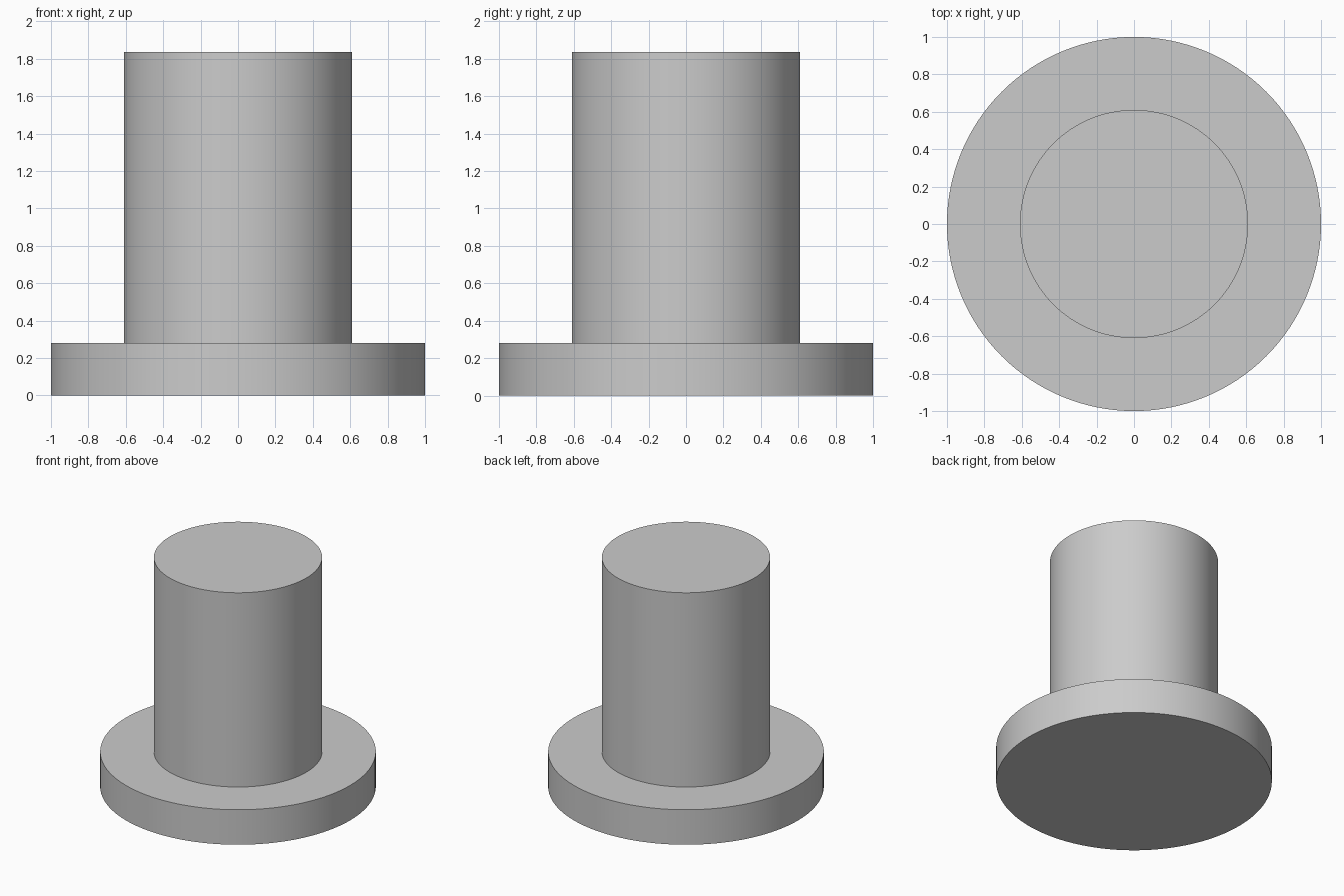
import bpy, bmesh, math

cube = bpy.data.objects.get("Cube")
if cube:
    bpy.data.objects.remove(cube, do_unlink=True)

# Plain grey material
grey = bpy.data.materials.new("plain_grey")
grey.use_nodes = True
colour = (0.6, 0.6, 0.6, 1)
grey.diffuse_color = colour
grey.node_tree.nodes["Principled BSDF"].inputs["Base Color"].default_value = colour

SIDES = 128
FLANGE_R, FLANGE_H = 1.0, 0.28
SHANK_R, TOP = 0.61, 1.835

# Flanged pin: a disc whose inset top face is raised into the shank
bm = bmesh.new()
rim = bmesh.ops.create_circle(bm, cap_ends=True, segments=SIDES, radius=FLANGE_R)["verts"]
base = bm.faces[:]


def raise_face(faces, height):
    """Extrude faces upward and return the new cap."""
    out = bmesh.ops.extrude_face_region(bm, geom=faces, use_keep_orig=True)["geom"]
    bmesh.ops.translate(bm, vec=(0, 0, height),
                        verts=[g for g in out if isinstance(g, bmesh.types.BMVert)])
    return [g for g in out if isinstance(g, bmesh.types.BMFace)]


cap = raise_face(base, FLANGE_H)
inset = (FLANGE_R - SHANK_R) * math.cos(math.pi / SIDES)
bmesh.ops.inset_region(bm, faces=cap, thickness=inset, use_even_offset=True)
shoulder = cap[:]
cap = raise_face(shoulder, TOP - FLANGE_H)
bmesh.ops.delete(bm, geom=shoulder, context="FACES_ONLY")
bmesh.ops.recalc_face_normals(bm, faces=bm.faces[:])

mesh = bpy.data.meshes.new("flanged_pin")
bm.to_mesh(mesh)
bm.free()
mesh.materials.append(grey)
pin = bpy.data.objects.new("flanged_pin", mesh)
bpy.context.collection.objects.link(pin)

# Smooth round walls with crisp rims
bpy.ops.object.select_all(action="DESELECT")
pin.select_set(True)
bpy.context.view_layer.objects.active = pin
bpy.ops.object.shade_smooth_by_angle(angle=math.radians(30))
